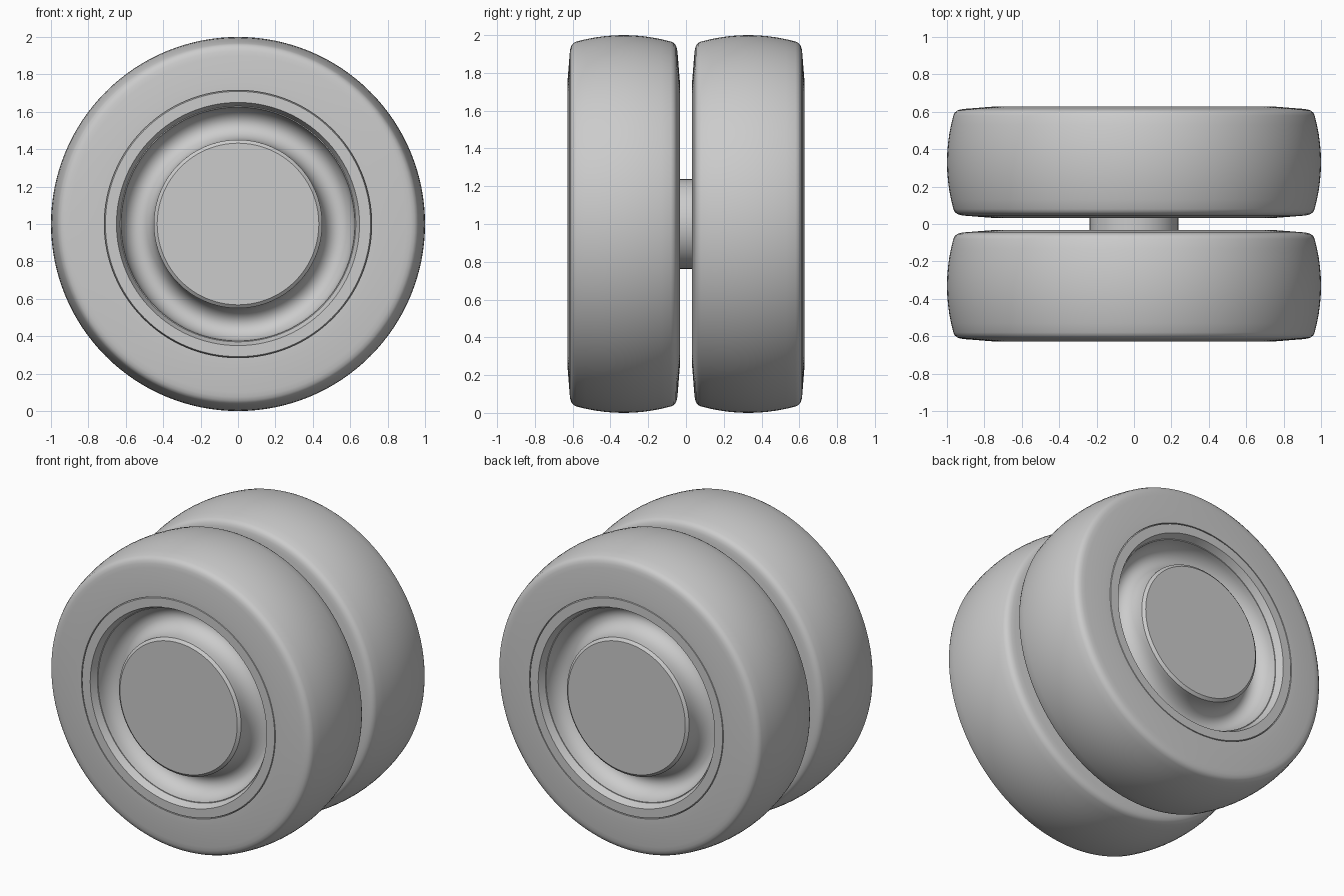
import bpy
import math

if "Cube" in bpy.data.objects:
    bpy.data.objects.remove(bpy.data.objects["Cube"])

GREY = 0.6
SEGMENTS = 128
WHEEL_Y = 0.33      # centre of each wheel along the axle
AXLE_Z = 1.0

mat = bpy.data.materials.new("plain_grey")
mat.use_nodes = True
mat.diffuse_color = (GREY, GREY, GREY, 1)
mat.node_tree.nodes["Principled BSDF"].inputs["Base Color"].default_value = (GREY, GREY, GREY, 1)


def lathe(name, profile, y, closed=False):
    """Spin (radius, offset) points about the axle."""
    verts, faces = [], []
    n = len(profile)
    for i in range(SEGMENTS):
        a = math.tau * i / SEGMENTS
        verts += [(r * math.cos(a), o, r * math.sin(a)) for r, o in profile]
    for i in range(SEGMENTS):
        p, q = i * n, (i + 1) % SEGMENTS * n
        for j in range(n if closed else n - 1):
            k = (j + 1) % n
            faces.append((p + j, p + k, q + k, q + j))
    if not closed:
        faces.append([i * n for i in range(SEGMENTS)][::-1])
        faces.append([i * n + n - 1 for i in range(SEGMENTS)])
    mesh = bpy.data.meshes.new(name)
    mesh.from_pydata(verts, [], faces)
    mesh.materials.append(mat)
    obj = bpy.data.objects.new(name, mesh)
    obj.location = (0, y, AXLE_Z)
    bpy.context.collection.objects.link(obj)
    bpy.ops.object.select_all(action='DESELECT')
    obj.select_set(True)
    bpy.context.view_layer.objects.active = obj
    bpy.ops.object.mode_set(mode='EDIT')
    bpy.ops.mesh.select_all(action='SELECT')
    bpy.ops.mesh.normals_make_consistent(inside=False)
    bpy.ops.object.mode_set(mode='OBJECT')
    bpy.ops.object.shade_smooth_by_angle(angle=math.radians(32))
    return obj


def mirrored(half):
    """Complete a half profile across the wheel's middle plane."""
    return half + [(r, -o) for r, o in reversed(half) if o > 0]


# Tyre: bulging tread, rounded shoulders, slightly sloped side walls
tread = [(1 - 0.034 * (o / 0.25) ** 2, o) for o in (0, 0.05, 0.1, 0.15, 0.2, 0.25)]
shoulder = [(0.958, 0.266), (0.944, 0.277), (0.925, 0.283), (0.9, 0.286)]
wall = [(0.76, 0.297), (0.715, 0.297), (0.715, 0.28)]
side = (tread + shoulder + wall)[::-1]
tyre = mirrored(side)

# Rim: flush ring, stepped lip, rounded trough and raised hub with a chamfer
ring = [(0.715, 0.28), (0.709, 0.297), (0.65, 0.297), (0.63, 0.25)]
trough = []
for i in range(13):
    a = math.pi * i / 12
    trough.append((0.5375 + 0.0875 * math.cos(a), 0.25 - 0.12 * math.sin(a)))
hub = [(0.45, 0.28), (0.432, 0.295)]
rim_half = (ring + trough + hub)[::-1]
rim = mirrored(rim_half)

for label, y in (("front", -WHEEL_Y), ("back", WHEEL_Y)):
    lathe(label + "_tyre", tyre, y, closed=True)
    lathe(label + "_rim", rim, y)

# Axle joining the two wheels
lathe("axle", [(0.237, -0.1), (0.237, 0.1)], 0)
